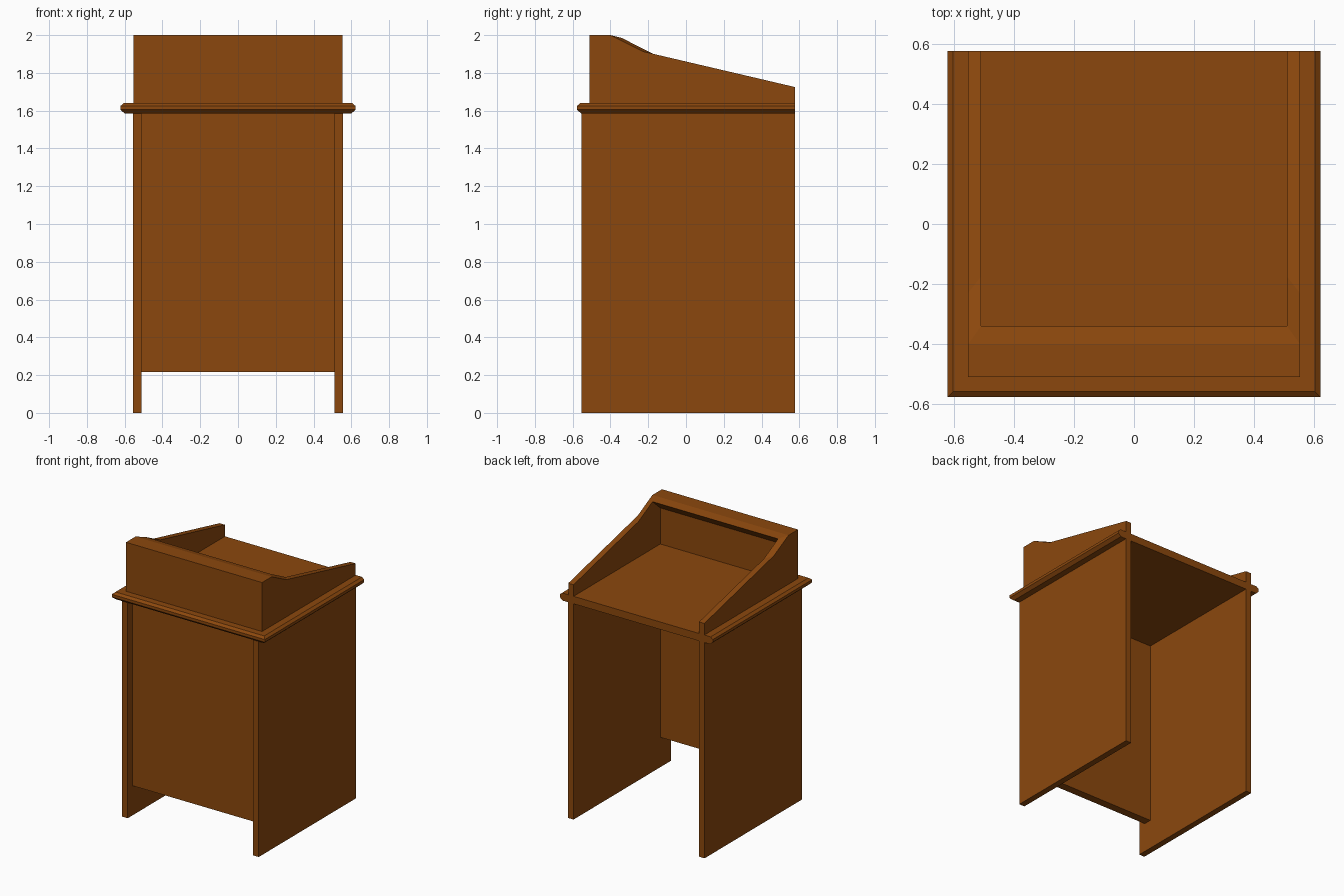
import bpy
import bmesh

cube = bpy.data.objects.get("Cube")
if cube:
    bpy.data.objects.remove(cube, do_unlink=True)

COLOUR = (0.26, 0.064, 0.004, 1)
wood = bpy.data.materials.new("brown wood")
wood.use_nodes = True
wood.diffuse_color = COLOUR
wood.node_tree.nodes["Principled BSDF"].inputs["Base Color"].default_value = COLOUR


def loft(name, rings):
    """Solid skinned through rings of equal point count, capped at both ends."""
    bm = bmesh.new()
    loops = [[bm.verts.new(p) for p in ring] for ring in rings]
    for a, b in zip(loops, loops[1:]):
        for i in range(len(a)):
            j = (i + 1) % len(a)
            bm.faces.new((a[i], a[j], b[j], b[i]))
    bm.faces.new(loops[0])
    bm.faces.new(loops[-1])
    bmesh.ops.remove_doubles(bm, verts=bm.verts, dist=0.0001)
    bmesh.ops.recalc_face_normals(bm, faces=bm.faces)
    mesh = bpy.data.meshes.new(name)
    bm.to_mesh(mesh)
    bm.free()
    mesh.materials.append(wood)
    obj = bpy.data.objects.new(name, mesh)
    bpy.context.collection.objects.link(obj)
    return obj


def across(x, profile):
    """Place a (y, z) profile at a given x."""
    return [(x, y, z) for y, z in profile]


def rect(x, front, back):
    return lambda z: [(-x, front, z), (x, front, z), (x, back, z), (-x, back, z)]


INNER, OUTER = 0.51, 0.555
FRONT, BACK = -0.51, 0.577
TOP_LOW, TOP_HIGH = 1.585, 1.64

# Modesty panel, raised off the floor and recessed between the sides
panel = rect(INNER, -0.495, -0.435)
loft("front_panel", [panel(0.217), panel(TOP_LOW)])

# Tabletop with front and side edges chamfered, square at the back
loft("tabletop", [rect(0.622 - inset, -0.577 + inset, BACK)(z)
                  for z, inset in ((TOP_LOW, 0.022), (1.605, 0), (1.625, 0), (TOP_HIGH, 0.018))])

# Hood front with an overhanging lip
hood = [(FRONT, TOP_HIGH), (FRONT, 2), (-0.4, 2), (-0.34, 1.985), (-0.43, 1.905), (-0.43, TOP_HIGH)]
loft("hood_front", [across(-INNER, hood), across(INNER, hood)])

# Sloping hood sides; the step down is mitred from outer to inner edge
outer = [(FRONT, TOP_HIGH), (FRONT, 2), (-0.4, 2), (-0.4, 2),
         (-0.23, 1.914), (BACK, 1.725), (BACK, TOP_HIGH)]
inner = [(FRONT, TOP_HIGH), (FRONT, 2), (-0.4, 2), (-0.34, 1.985),
         (-0.175, 1.901), (BACK, 1.725), (BACK, TOP_HIGH)]
side = [(-0.552, 0), (-0.552, TOP_LOW), (BACK, TOP_LOW), (BACK, 0)]

for label, s in (("left", 1), ("right", -1)):
    loft(label + "_side_panel", [across(s * INNER, side), across(s * OUTER, side)])
    loft(label + "_hood_side", [across(s * INNER, inner), across(s * 0.553, outer)])
